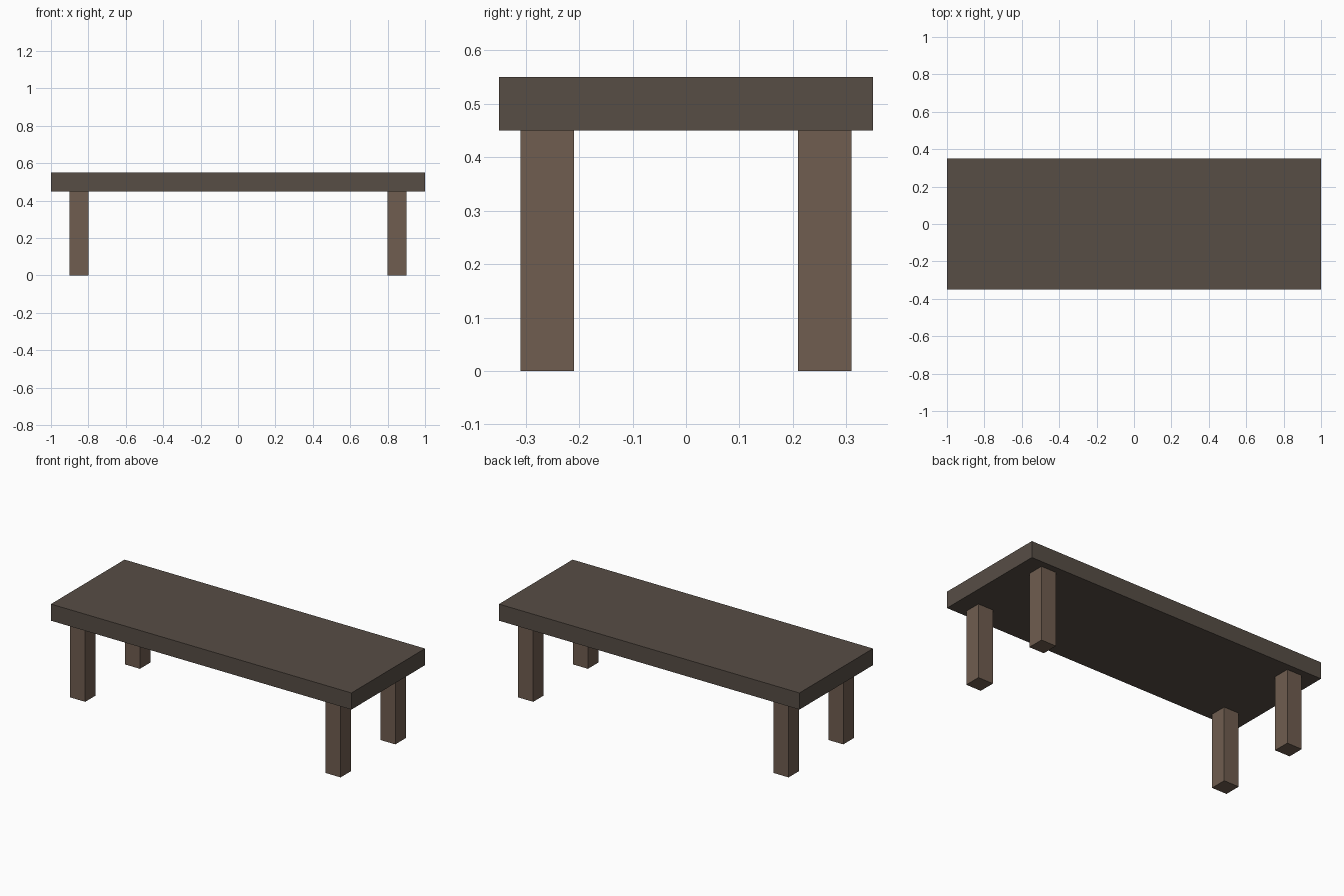
import bpy

if "Cube" in bpy.data.objects:
    bpy.data.objects.remove(bpy.data.objects["Cube"])


def material(name, color):
    mat = bpy.data.materials.new(name)
    mat.diffuse_color = color
    mat.use_nodes = True
    mat.node_tree.nodes["Principled BSDF"].inputs["Base Color"].default_value = mat.diffuse_color
    return mat


def box(name, center, size, mat):
    bpy.ops.mesh.primitive_cube_add(size=1, location=center)
    obj = bpy.context.object
    obj.name = name
    obj.scale = size
    bpy.ops.object.transform_apply(location=False, rotation=False, scale=True)
    obj.data.materials.append(mat)
    return obj


top_wood = material("dark_wood", (0.095, 0.075, 0.06, 1))
leg_wood = material("leg_wood", (0.16, 0.11, 0.08, 1))

# Slab top
box("table_top", (0, 0, 0.5), (2.0, 0.7, 0.1), top_wood)

# Four square legs, inset from the edges
for side, x in (("left", -0.85), ("right", 0.85)):
    for end, y in (("front", -0.26), ("back", 0.26)):
        box(f"{end}_{side}_leg", (x, y, 0.225), (0.1, 0.1, 0.45), leg_wood)
